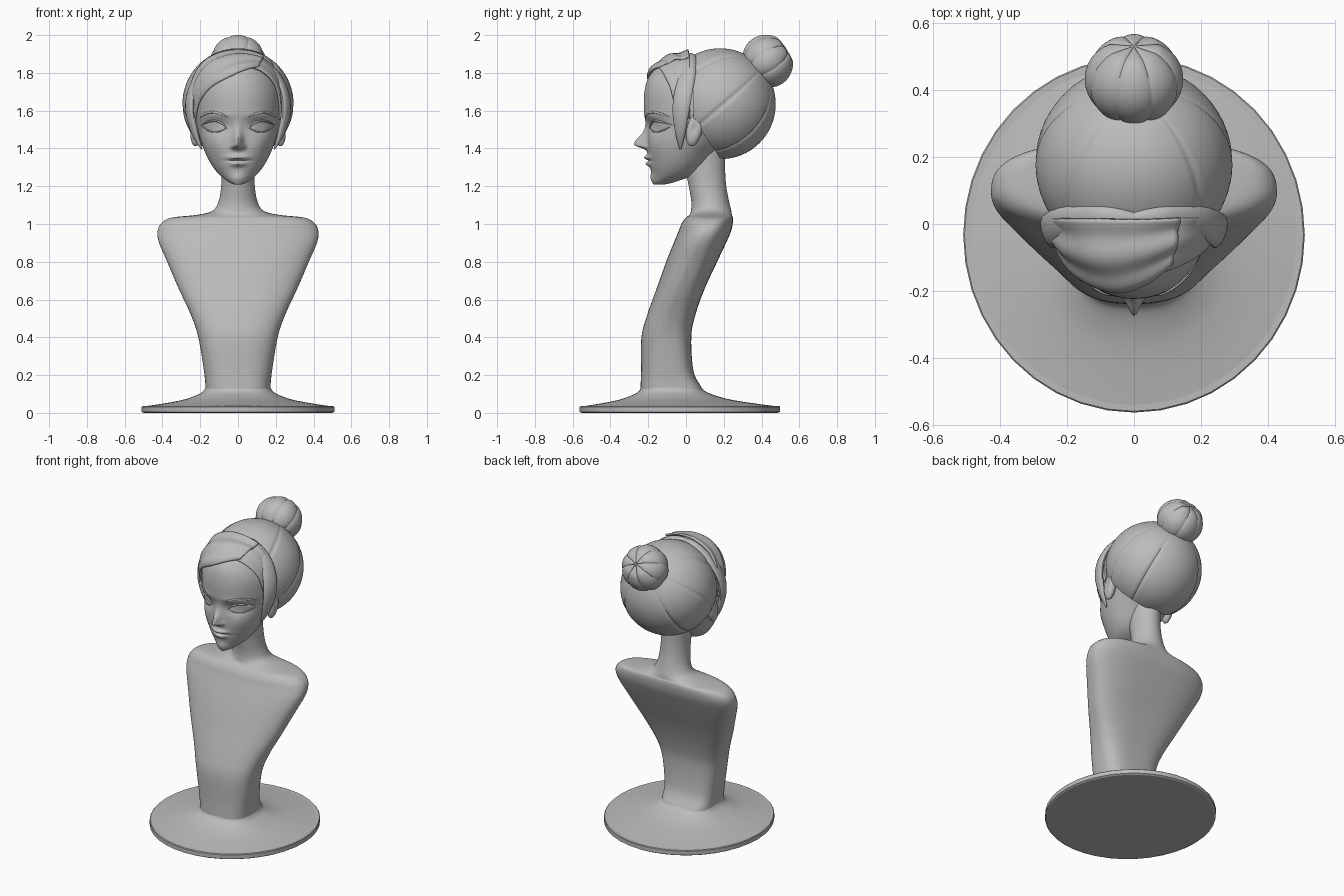
import bpy, bmesh, math
from mathutils import Vector, Matrix
from mathutils.bvhtree import BVHTree

if "Cube" in bpy.data.objects:
    bpy.data.objects.remove(bpy.data.objects["Cube"])

grey = bpy.data.materials.new("plain grey")
grey.use_nodes = True
tone = (0.5, 0.5, 0.5, 1)
grey.diffuse_color = tone
grey.node_tree.nodes["Principled BSDF"].inputs["Base Color"].default_value = tone


def finish(name, bm, mirror=False, angle=45):
    bmesh.ops.recalc_face_normals(bm, faces=bm.faces)
    mesh = bpy.data.meshes.new(name)
    bm.to_mesh(mesh)
    bm.free()
    mesh.materials.append(grey)
    ob = bpy.data.objects.new(name, mesh)
    bpy.context.collection.objects.link(ob)
    if mirror:
        ob.modifiers.new("mirror", "MIRROR").use_mirror_merge = False
    bpy.ops.object.select_all(action="DESELECT")
    ob.select_set(True)
    bpy.context.view_layer.objects.active = ob
    bpy.ops.object.shade_smooth_by_angle(angle=math.radians(angle))
    return ob


def smooth(keys, steps):
    """Spline through tuples of any length."""
    out = []
    last = len(keys) - 1
    for i in range(last):
        quad = list(zip(keys[max(i - 1, 0)], keys[i], keys[i + 1], keys[min(i + 2, last)]))
        for s in range(steps):
            t = s / steps
            out.append(tuple(b + t / 2 * (c - a + t * (2*a - 5*b + 4*c - d + t * (3*(b - c) + d - a)))
                             for a, b, c, d in quad))
    return out + [tuple(keys[-1])]


def skin(bm, rings, closed=True, caps=True):
    rows = [[bm.verts.new(p) for p in ring] for ring in rings]
    n = len(rows[0])
    for low, high in zip(rows, rows[1:]):
        for i in range(n if closed else n - 1):
            j = (i + 1) % n
            bm.faces.new((low[i], low[j], high[j], high[i]))
    if caps:
        bm.faces.new(rows[0])
        bm.faces.new(rows[-1])


def loft(name, keys, seg, steps, relief=None):
    """Stack level sections: z, half width, front y, back y, front and back squareness."""
    rings = []
    for z, w, front, back, nf, nb in smooth(keys, steps):
        mid, half, ring = (front + back) / 2, (back - front) / 2, []
        for k in range(seg):
            a = math.tau * k / seg
            c, s = math.cos(a), math.sin(a)
            e = 2 / (nb if s > 0 else nf)
            x = math.copysign(abs(c) ** e, c) * w
            y = mid + math.copysign(abs(s) ** e, s) * half
            if relief and s < 0:
                y -= relief(x, z) * min(1, -2 * s)
            ring.append((x, y, z))
        rings.append(ring)
    bm = bmesh.new()
    skin(bm, rings)
    return finish(name, bm)


def sweep(name, keys, centre, steps=8):
    """Flat mirrored strand along a path: x, y, z, half width, half thickness."""
    path = smooth(keys, steps)
    rings = []
    for i, p in enumerate(path):
        pos = Vector(p[:3])
        along = Vector(path[min(i + 1, len(path) - 1)][:3]) - Vector(path[max(i - 1, 0)][:3])
        side = along.cross(pos - centre).normalized()
        out = side.cross(along).normalized()
        rings.append([pos + side * p[3] * math.cos(a) + out * p[4] * math.sin(a)
                      for a in (math.tau * k / 16 for k in range(16))])
    bm = bmesh.new()
    skin(bm, rings)
    return finish(name, bm, mirror=True)


def ball(name, centre, radii, tilt, groove, cuts=(), mirror=False):
    """Ball with its pole tilted back; the groove rule scales it by longitude and height."""
    bm = bmesh.new()
    bmesh.ops.create_uvsphere(bm, u_segments=180, v_segments=40, radius=1)
    for v in bm.verts:
        g = groove(math.atan2(v.co.x, -v.co.y), v.co.z)
        v.co = Vector(c * r * g for c, r in zip(v.co, radii))
    bm.transform(Matrix.Translation(centre) @ Matrix.Rotation(-tilt, 4, "X"))
    for point, normal in cuts:
        geom = bm.verts[:] + bm.edges[:] + bm.faces[:]
        bmesh.ops.bisect_plane(bm, geom=geom, plane_co=point, plane_no=normal, clear_inner=True)
        bmesh.ops.holes_fill(bm, edges=[e for e in bm.edges if e.is_boundary])
    return finish(name, bm, mirror)


def bump(x, z, cx, cz, sx, sz):
    return math.exp(-((x - cx) / sx) ** 2 - ((z - cz) / sz) ** 2)


# Oval stand: thin disc with a flared collar
bm = bmesh.new()
disc = [(0, 0.5), (0.006, 0.51), (0.032, 0.51), (0.036, 0.506)]
skin(bm, [[(r * math.cos(math.tau * k / 40), (r + 0.02) * math.sin(math.tau * k / 40) - 0.033, z)
           for k in range(40)] for z, r in disc])
finish("stand_disc", bm, angle=30)
loft("stand_collar", [
    (0.034, 0.50, -0.553, 0.487, 2, 2), (0.052, 0.38, -0.44, 0.35, 2, 2),
    (0.075, 0.27, -0.335, 0.215, 2.2, 2.2), (0.11, 0.19, -0.255, 0.11, 2.6, 2.8),
    (0.15, 0.165, -0.235, 0.07, 2.8, 3)], 80, 5)

# Torso, shoulders and neck in one piece
loft("torso_and_neck", [
    (0.09, 0.175, -0.242, 0.10, 2.8, 3.2), (0.13, 0.172, -0.241, 0.085, 2.8, 3.2),
    (0.22, 0.18, -0.238, 0.04, 2.6, 3.2), (0.40, 0.21, -0.236, 0.028, 2.4, 3.2),
    (0.52, 0.25, -0.205, 0.05, 2.3, 3.2), (0.66, 0.315, -0.155, 0.10, 2.2, 3.1),
    (0.80, 0.375, -0.105, 0.165, 2.2, 3), (0.90, 0.418, -0.065, 0.212, 2.2, 2.8),
    (0.96, 0.426, -0.04, 0.238, 2.2, 2.7), (1.005, 0.405, -0.022, 0.248, 2.3, 2.7),
    (1.034, 0.35, 0.0, 0.248, 2.4, 2.7), (1.048, 0.22, 0.018, 0.243, 2.3, 2.6),
    (1.07, 0.135, 0.026, 0.24, 2, 2.2), (1.12, 0.103, 0.028, 0.228, 2, 2),
    (1.20, 0.089, 0.015, 0.213, 2, 2), (1.30, 0.086, -0.005, 0.207, 2, 2),
    (1.42, 0.09, -0.01, 0.21, 2, 2)], 80, 6)


# Head with sculpted nose, lips, sockets and cheeks
def face_relief(x, z):
    x = abs(x)
    nose = 0.066 * bump(x, z, 0, 1.42, 0.024, 0.05 if z > 1.42 else 0.02)
    bridge = 0.012 * bump(x, z, 0, 1.48, 0.022, 0.06)
    wings = 0.014 * bump(x, z, 0.028, 1.41, 0.014, 0.014)
    upper_lip = 0.022 * bump(x, z, 0.008, 1.352, 0.042, 0.012)
    lower_lip = 0.02 * bump(x, z, 0, 1.318, 0.036, 0.013)
    mouth = -0.008 * bump(x, z, 0, 1.335, 0.06, 0.005)
    chin = 0.01 * bump(x, z, 0, 1.245, 0.04, 0.025)
    socket = -0.02 * bump(x, z, 0.115, 1.515, 0.065, 0.036)
    brow = 0.006 * bump(x, z, 0.11, 1.575, 0.08, 0.02)
    cheek = 0.008 * bump(x, z, 0.12, 1.42, 0.05, 0.05)
    return nose + bridge + wings + upper_lip + lower_lip + mouth + chin + socket + brow + cheek


head = loft("head", [
    (1.208, 0.016, -0.17, -0.12, 2, 2), (1.222, 0.048, -0.176, -0.06, 2, 2),
    (1.26, 0.098, -0.18, 0.04, 2, 2), (1.31, 0.138, -0.192, 0.10, 2, 2),
    (1.37, 0.17, -0.203, 0.15, 2, 2), (1.44, 0.197, -0.204, 0.22, 2.1, 2),
    (1.52, 0.217, -0.208, 0.30, 2.1, 2), (1.60, 0.23, -0.222, 0.34, 2.1, 2),
    (1.70, 0.229, -0.22, 0.35, 2.1, 2), (1.78, 0.207, -0.196, 0.34, 2, 2),
    (1.845, 0.16, -0.13, 0.28, 2, 2), (1.885, 0.08, -0.03, 0.2, 2, 2),
    (1.893, 0.02, 0.06, 0.11, 2, 2)], 200, 13, face_relief)
tree = BVHTree.FromPolygons([v.co for v in head.data.vertices],
                            [p.vertices for p in head.data.polygons])
core = Vector((0, 0.06, 1.6))


def on_face(x, z, lift):
    hit = tree.ray_cast(Vector((x, -1, z)), Vector((0, 1, 0)))[0]
    return Vector((x, hit.y - lift, z))


def on_skull(p, lift):
    way = (Vector(p) - core).normalized()
    return tree.ray_cast(core + way, -way)[0] + way * lift


# Eyes: almond shells with lids and brows
rows = []
for i in range(25):
    u = -0.999 + 1.998 * i / 24
    tall = (1 - u * u) ** 0.7
    rows.append([on_face(0.126 + 0.062 * u, 1.514 + 0.006 * u + 0.027 * v * tall,
                         0.002 + 0.009 * tall * (1 - v * v))
                 for v in (k / 6 - 1 for k in range(13))])
bm = bmesh.new()
skin(bm, rows, closed=False, caps=False)
finish("eye", bm, mirror=True)


def face_line(name, points, width, thick):
    keys = []
    for i, (x, z) in enumerate(points):
        fat = 0.25 if i in (0, len(points) - 1) else 1
        keys.append((*on_face(x, z, 0.002), width * fat, thick * fat))
    sweep(name, keys, core)


face_line("upper_lid", [(0.06, 1.506), (0.085, 1.533), (0.12, 1.545), (0.16, 1.54), (0.197, 1.522)], 0.005, 0.008)
face_line("lower_lid", [(0.064, 1.505), (0.095, 1.491), (0.13, 1.487), (0.165, 1.498), (0.19, 1.517)], 0.003, 0.004)
face_line("eyebrow", [(0.05, 1.562), (0.09, 1.582), (0.14, 1.592), (0.18, 1.58), (0.2, 1.565)], 0.006, 0.004)

# Ears
ball("ear", (0.225, 0.045, 1.5), (0.032, 0.042, 0.09), 0.22,
     lambda lon, h: 1 - 0.35 * bump(lon, h, 1.5, 0.1, 0.5, 0.45), mirror=True)


# Gathered back hair with combed seams, cut off along the hairline
def combed(lon, h):
    seams = sum(math.exp(-((abs(lon) - s) / 0.03) ** 2) for s in (0.75, 1.62, 2.45))
    return 1 - 0.03 * seams * (1 - h * h)


ball("back_hair", (0, 0.182, 1.637), (0.294, 0.294, 0.292), 0.86, combed,
     [((0, 0.04, 1.6), (0, 1, 0.02)), ((0, 0.09, 1.48), (0, 0.82, 0.57))])


# Bun with eight soft lobes
def lobed(lon, h):
    ridge = abs(math.cos(lon * 4)) ** 0.35
    return (0.93 + 0.07 * ridge) * (1 - 0.1 * max(0, abs(h) - 0.85) / 0.15)


ball("hair_bun", (0, 0.432, 1.862), (0.147, 0.142, 0.132), 1.0, lobed)


# Swept fringe, laid over the forehead
def fringe(name, hairline, crown, height):
    grid = []
    for a, b in zip(smooth(hairline, 8), smooth(crown, 8)):
        line = []
        for k in range(25):
            t = k / 24
            lift = math.sin(math.pi * min(1, t * 2 + 0.1) / 2) + 0.35 * math.sin(t * 14)
            line.append(on_skull(Vector(a).lerp(Vector(b), t), 0.006 + height * lift))
        grid.append(line)
    bm = bmesh.new()
    skin(bm, grid, closed=False, caps=False)
    thick = finish(name, bm).modifiers.new("thickness", "SOLIDIFY")
    thick.thickness = 0.012
    thick.offset = 0


fringe("fringe_right",
       [(-0.225, -0.05, 1.56), (-0.215, -0.11, 1.64), (-0.15, -0.17, 1.72), (-0.03, -0.2, 1.785), (0.11, -0.13, 1.84)],
       [(-0.24, 0.02, 1.58), (-0.24, 0.02, 1.7), (-0.19, 0.02, 1.8), (-0.09, 0.02, 1.87), (0.13, 0.02, 1.87)], 0.016)
fringe("fringe_left",
       [(0.08, -0.15, 1.835), (0.14, -0.125, 1.805), (0.2, -0.085, 1.73), (0.222, -0.06, 1.64), (0.225, -0.03, 1.55)],
       [(0.1, 0.02, 1.88), (0.15, 0.02, 1.85), (0.21, 0.02, 1.78), (0.24, 0.02, 1.68), (0.24, 0.02, 1.56)], 0.004)

# Side locks framing the face and crossing at the parting
sweep("side_lock", [
    (-0.03, 0.01, 1.888, 0.014, 0.012), (0.05, 0.02, 1.886, 0.028, 0.018), (0.12, 0.022, 1.86, 0.034, 0.02),
    (0.2, 0.008, 1.79, 0.044, 0.02), (0.247, -0.015, 1.69, 0.05, 0.02), (0.253, -0.028, 1.59, 0.046, 0.02),
    (0.228, -0.03, 1.48, 0.028, 0.016), (0.192, -0.03, 1.395, 0.004, 0.004)], core)
